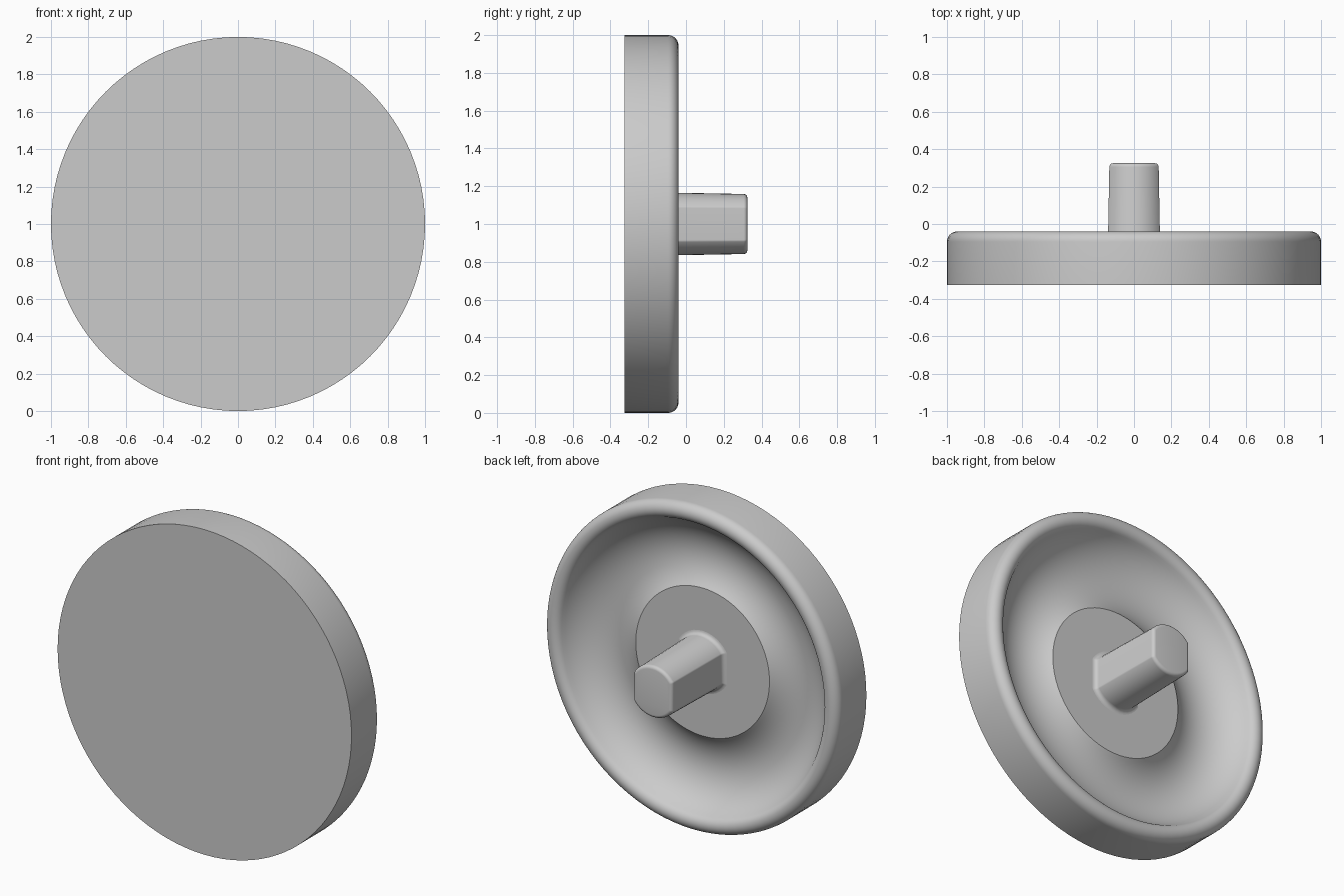
import bpy
import bmesh
from math import sin, cos, pi, atan2, asin, radians
from mathutils import Vector

cube = bpy.data.objects.get("Cube")
if cube:
    bpy.data.objects.remove(cube)

grey = bpy.data.materials.new("plain grey")
grey.use_nodes = True
colour = (0.6, 0.6, 0.6, 1)
grey.diffuse_color = colour
grey.node_tree.nodes["Principled BSDF"].inputs["Base Color"].default_value = colour

CENTRE_Z = 1.0
FRONT_Y = -0.325
BACK_Y = 0.325


def finish(name, bm):
    bmesh.ops.recalc_face_normals(bm, faces=bm.faces)
    mesh = bpy.data.meshes.new(name)
    bm.to_mesh(mesh)
    bm.free()
    obj = bpy.data.objects.new(name, mesh)
    bpy.context.collection.objects.link(obj)
    mesh.materials.append(grey)
    bpy.ops.object.select_all(action='DESELECT')
    obj.select_set(True)
    bpy.context.view_layer.objects.active = obj
    bpy.ops.object.shade_smooth_by_angle(angle=radians(30))
    return obj


def loft(name, rings):
    """Skin equal-length rings of points and cap both ends."""
    bm = bmesh.new()
    loops = [[bm.verts.new(p) for p in ring] for ring in rings]
    for a, b in zip(loops, loops[1:]):
        for i in range(len(a)):
            j = (i + 1) % len(a)
            bm.faces.new((a[i], a[j], b[j], b[i]))
    bm.faces.new(loops[0])
    bm.faces.new(loops[-1])
    return finish(name, bm)


def arc(centre, radius, start, end, steps):
    return [(centre[0] + radius * cos(start + (end - start) * i / steps),
             centre[1] + radius * sin(start + (end - start) * i / steps))
            for i in range(steps + 1)]


# Dished disc: profile of (radius, y) with a rounded lip, groove and flat hub
lip, lip_r = (0.945, -0.095), 0.055
groove = (0.64, 0.055)
dx, dy = lip[0] - groove[0], lip[1] - groove[1]
groove_r = (dx * dx + dy * dy) ** 0.5 - lip_r
meet = atan2(dy, dx)
hub_angle = -pi / 2 - asin((groove[0] - 0.455) / groove_r)
profile = [(1.0, FRONT_Y)]
profile += arc(lip, lip_r, 0, pi + meet, 14)
profile += arc(groove, groove_r, meet, hub_angle, 24)[1:]
hub_y = profile[-1][1]

SEGMENTS = 96
loft("dished_disc", [
    [(r * cos(2 * pi * i / SEGMENTS), y, CENTRE_Z + r * sin(2 * pi * i / SEGMENTS))
     for i in range(SEGMENTS)] for r, y in profile])


# Stem: round bar with two flats, slightly tapered, softened at root and tip
def stem_ring(y, grow):
    flat, radius, soft = 0.14 + grow, 0.167 + grow, 0.018
    corner_x = flat - soft
    corner_z = ((radius - soft) ** 2 - corner_x ** 2) ** 0.5
    tilt = atan2(corner_z, corner_x)
    quarter = arc((corner_x, corner_z), soft, 0, tilt, 4)
    quarter += arc((0, 0), radius, tilt, pi / 2, 6)[1:]
    half = quarter + [(-x, z) for x, z in reversed(quarter[:-1])]
    outline = half + [(-x, -z) for x, z in half]
    return [(x, y, CENTRE_Z + z) for x, z in outline]


root, tip = 0.025, 0.02
rings = [stem_ring(hub_y + root * (1 - cos(a)), root * (1 - sin(a)))
         for a in [pi / 2 * i / 5 for i in range(6)]]
rings += [stem_ring(BACK_Y - tip + tip * sin(a), -0.008 - tip * (1 - cos(a)))
          for a in [pi / 2 * i / 5 for i in range(6)]]
loft("stem", rings)
